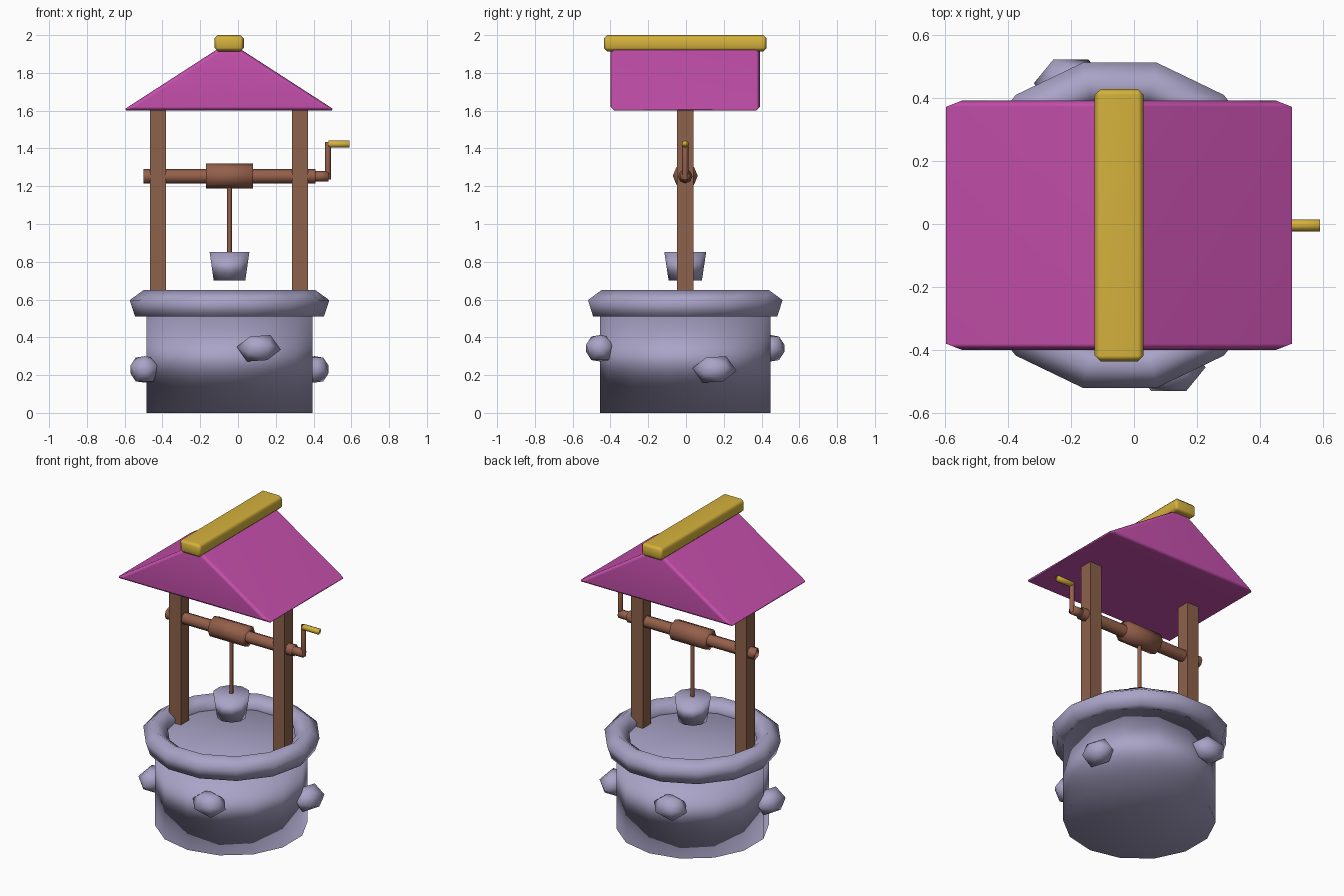
import bpy, bmesh, math
from mathutils import Matrix, Vector

cube = bpy.data.objects.get("Cube")
if cube:
    bpy.data.objects.remove(cube, do_unlink=True)

CX, CY = -0.045, -0.004   # axis of the well


def material(name, rgb):
    m = bpy.data.materials.new(name)
    m.use_nodes = True
    m.diffuse_color = (*rgb, 1)
    m.node_tree.nodes["Principled BSDF"].inputs["Base Color"].default_value = (*rgb, 1)
    return m


STONE = material("lilac stone", (0.40, 0.37, 0.57))
ROOF = material("magenta roof", (0.57, 0.08, 0.42))
WOOD = material("brown wood", (0.27, 0.12, 0.07))
AXLE = material("reddish wood", (0.30, 0.115, 0.07))
GOLD = material("golden yellow", (0.66, 0.44, 0.045))


def make(name, bm, mat, smooth=True, bevel=0, weighted=True):
    bmesh.ops.recalc_face_normals(bm, faces=bm.faces)
    for f in bm.faces:
        f.smooth = smooth
    mesh = bpy.data.meshes.new(name)
    bm.to_mesh(mesh)
    bm.free()
    mesh.materials.append(mat)
    ob = bpy.data.objects.new(name, mesh)
    bpy.context.collection.objects.link(ob)
    if bevel:
        b = ob.modifiers.new("bevel", 'BEVEL')
        b.width, b.segments = bevel, 1
    if smooth and weighted:
        w = ob.modifiers.new("normals", 'WEIGHTED_NORMAL')
        w.mode = 'FACE_AREA'
    return ob


def box(name, centre, size, mat, **kw):
    bm = bmesh.new()
    bmesh.ops.create_cube(bm, size=1, matrix=Matrix.Translation(centre) @ Matrix.Diagonal((*size, 1)))
    return make(name, bm, mat, **kw)


def rod(name, start, end, r1, mat, sides=8, r2=None, smooth=True):
    """Capped cylinder or cone between two points."""
    a, b = Vector(start), Vector(end)
    d = b - a
    turn = Matrix.Identity(4)
    if abs(d.x) > 0:
        turn = Matrix.Rotation(math.pi / 2, 4, 'Y')
    bm = bmesh.new()
    bmesh.ops.create_cone(bm, cap_ends=True, segments=sides, radius1=r1,
                          radius2=r1 if r2 is None else r2, depth=d.length,
                          matrix=Matrix.Translation((a + b) / 2) @ turn)
    ob = make(name, bm, mat, smooth=smooth, weighted=smooth)
    return ob


# Well wall, filled up to the water level
rod("well_wall", (CX, CY, 0), (CX, CY, 0.57), 0.452, STONE, sides=14)

# Rim: five-sided ring, one edge on top
bm = bmesh.new()
rings = []
for i in range(14):
    t = math.tau * i / 14
    ring = []
    for k in range(5):
        p = math.pi / 2 + math.tau * k / 5
        r = 0.455 + 0.077 * math.cos(p)
        ring.append(bm.verts.new((CX + r * math.cos(t), CY + r * math.sin(t),
                                  0.573 + 0.077 * math.sin(p))))
    rings.append(ring)
for i, ring in enumerate(rings):
    nxt = rings[(i + 1) % 14]
    for k in range(5):
        j = (k + 1) % 5
        bm.faces.new((ring[k], nxt[k], nxt[j], ring[j]))
make("well_rim", bm, STONE, weighted=False)

# Protruding stones, a quarter turn apart at alternating heights
for i, z in enumerate((0.342, 0.23, 0.342, 0.23)):
    bm = bmesh.new()
    bmesh.ops.create_icosphere(bm, subdivisions=1, radius=1 / 0.85)
    place = (Matrix.Translation((CX, CY, z)) @ Matrix.Rotation(i * math.pi / 2, 4, 'Z')
             @ Matrix.Translation((0.155, -0.45, 0)) @ Matrix.Diagonal((0.1, 0.075, 0.07, 1))
             @ Matrix.Rotation(math.radians(31.7), 4, 'Y'))
    bm.transform(place)
    make(f"wall_stone_{i + 1}", bm, STONE, weighted=False)

# Posts
for side, s in (("left", 1), ("right", -1)):
    box(f"{side}_post", (-0.0475 + s * 0.375, CY, 1.08), (0.085, 0.085, 1.05), WOOD, smooth=False)

# Roof prism
bm = bmesh.new()
profile = ((-0.565, 1.6), (0.565, 1.6), (0, 1.965))
front = bm.faces.new([bm.verts.new((-0.0475 + x, CY - 0.395, z)) for x, z in profile])
ext = bmesh.ops.extrude_face_region(bm, geom=[front], use_keep_orig=True)
bmesh.ops.translate(bm, vec=(0, 0.79, 0),
                    verts=[v for v in ext["geom"] if isinstance(v, bmesh.types.BMVert)])
make("roof", bm, ROOF, bevel=0.02)

# Ridge beam
box("ridge_beam", (-0.047, CY, 1.957), (0.155, 0.862, 0.086), GOLD, bevel=0.018)

# Winding gear
rod("axle", (-0.5, CY, 1.252), (0.41, CY, 1.252), 0.038, AXLE)
rod("drum", (-0.17, CY, 1.255), (0.08, CY, 1.255), 0.066, AXLE)
rod("crank_hub", (0.4, CY, 1.252), (0.478, CY, 1.252), 0.028, AXLE)
rod("crank_arm", (0.476, CY, 1.235), (0.476, CY, 1.435), 0.016, AXLE)
rod("crank_grip", (0.478, CY, 1.423), (0.59, CY, 1.423), 0.019, GOLD)

# Rope and bucket
rod("rope", (CX, CY, 0.8), (CX, CY, 1.22), 0.012, AXLE)
rod("bucket", (CX, CY, 0.7), (CX, CY, 0.853), 0.088, STONE, sides=10, r2=0.111)
